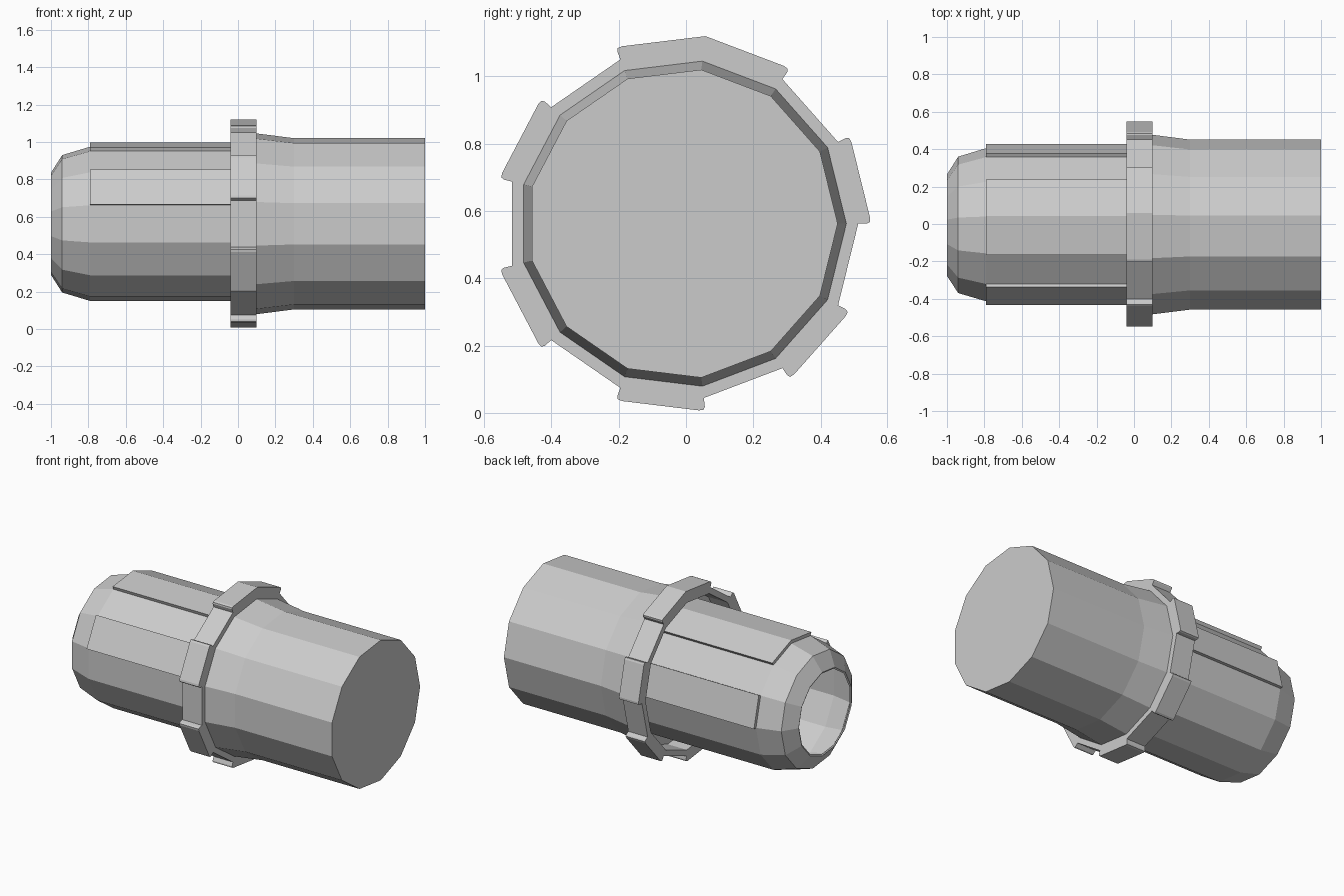
import bpy, bmesh
from math import sin, cos, pi
from mathutils import Vector

if "Cube" in bpy.data.objects:
    bpy.data.objects.remove(bpy.data.objects["Cube"])

N = 13                      # sides of every round section
CY, CZ = -0.01, 0.5625      # axis of the fitting


def pt(k, r):
    a = 2 * pi * k / N
    return Vector((0, CY + r * cos(a), CZ + r * sin(a)))


def finish(bm, name):
    bmesh.ops.recalc_face_normals(bm, faces=bm.faces)
    me = bpy.data.meshes.new(name)
    bm.to_mesh(me)
    bm.free()
    ob = bpy.data.objects.new(name, me)
    bpy.context.collection.objects.link(ob)
    return ob


def lathe(name, profile, closed=False):
    """Sweep (x, radius) points round the axis; cap the ends unless closed."""
    bm = bmesh.new()
    rings = [[bm.verts.new(pt(k, r) + Vector((x, 0, 0))) for k in range(N)]
             for x, r in profile]
    pairs = list(zip(rings, rings[1:]))
    if closed:
        pairs.append((rings[-1], rings[0]))
    for a, b in pairs:
        for k in range(N):
            j = (k + 1) % N
            bm.faces.new((a[k], a[j], b[j], b[k]))
    if not closed:
        bm.faces.new(rings[0])
        bm.faces.new(rings[-1])
    return finish(bm, name)


def prism(name, outline, x0, x1):
    """Extrude a cross-section outline along x."""
    bm = bmesh.new()
    a = [bm.verts.new(p + Vector((x0, 0, 0))) for p in outline]
    b = [bm.verts.new(p + Vector((x1, 0, 0))) for p in outline]
    bm.faces.new(a)
    bm.faces.new(b)
    for i in range(len(a)):
        j = (i + 1) % len(a)
        bm.faces.new((a[i], a[j], b[j], b[i]))
    return finish(bm, name)


# Hollow nose sleeve, open at the left end
lathe("nose_sleeve", [
    (0.09, 0.4155), (-0.79, 0.4155), (-0.94, 0.37), (-1.0, 0.275),
    (-0.995, 0.265), (-0.935, 0.355), (-0.79, 0.40), (0.05, 0.40)])

# Closed rear barrel with a slight flare at the collar
lathe("rear_barrel", [(0.098, 0.487), (0.30, 0.461), (1.0, 0.461)])

# Collar ring, standing clear of the sleeve
lathe("collar_ring", [(-0.04, 0.522), (0.10, 0.522), (0.10, 0.484), (-0.04, 0.484)],
      closed=True)

# Grip lugs with rounded corners on the collar (start side, end side)
for s, e in [(0, 1), (2, 4), (5, 6), (7, 8), (9, 10), (11, 12)]:
    top = [pt(k, 0.5615) for k in range(s, e + 1)]
    base = [pt(k, 0.522) for k in range(s, e + 1)]
    first, last = top[0].lerp(top[1], 0.07), top[-1].lerp(top[-2], 0.07)
    outline = ([base[0], base[0].lerp(top[0], 0.65),
                top[0].lerp(top[1], 0.02).lerp(base[0], 0.1), first]
               + top[1:-1] +
               [last, top[-1].lerp(top[-2], 0.02).lerp(base[-1], 0.1),
                base[-1].lerp(top[-1], 0.65)] + base[:0:-1])
    prism("grip_lug", outline, -0.04, 0.10)

# Raised panels on the upper sides of the sleeve
for s, e in [(0, 1), (2, 4), (5, 6)]:
    ks = range(s, e + 1)
    outline = [pt(k, 0.437) for k in ks] + [pt(k, 0.412) for k in reversed(ks)]
    prism("sleeve_panel", outline, -0.79, 0.09)
